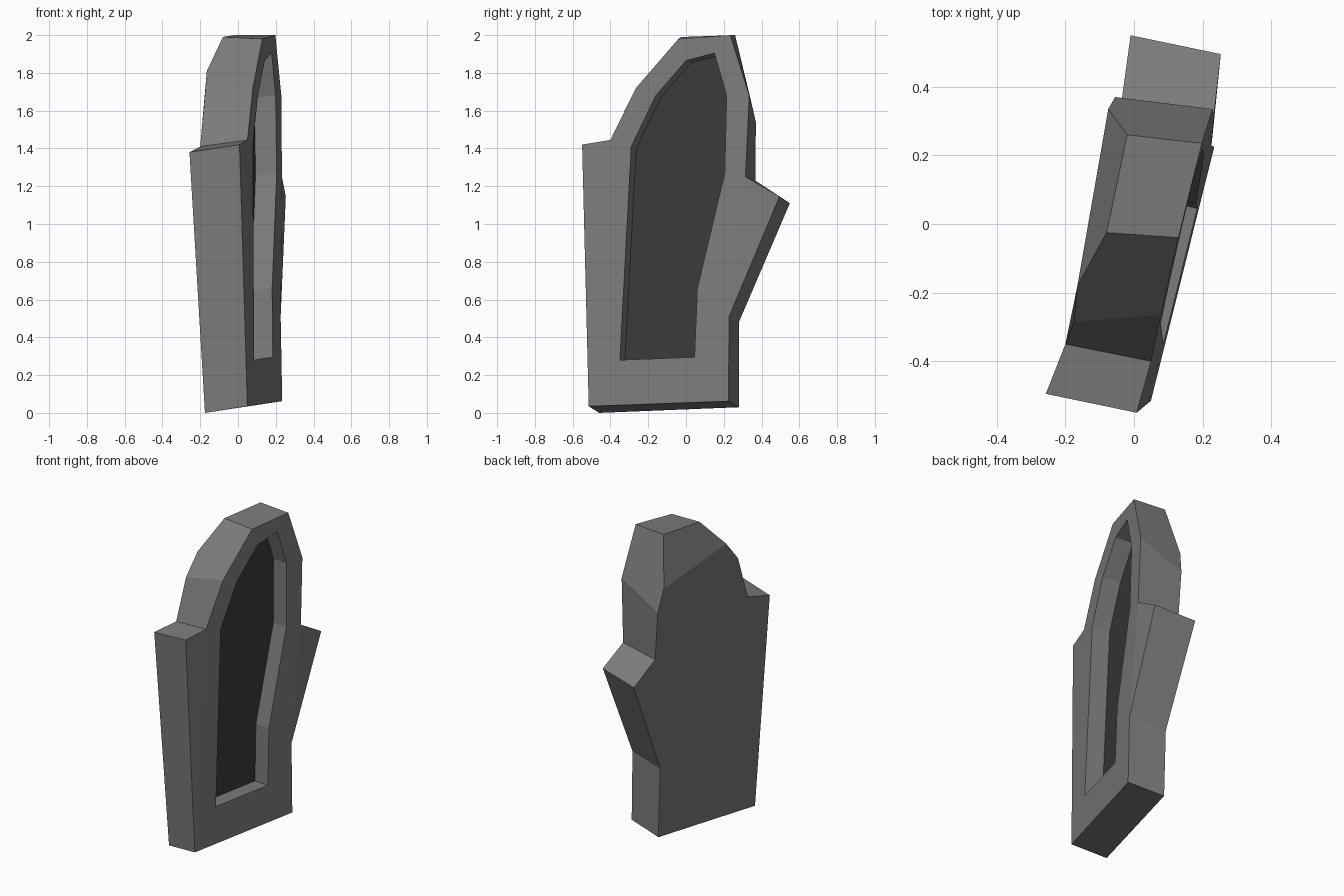
import bpy, bmesh

if "Cube" in bpy.data.objects:
    bpy.data.objects.remove(bpy.data.objects["Cube"])


def material(name, v):
    m = bpy.data.materials.new(name)
    m.diffuse_color = (v, v, v, 1)
    m.use_nodes = True
    m.node_tree.nodes["Principled BSDF"].inputs["Base Color"].default_value = m.diffuse_color
    return m


def front(y, z):
    """Point on the slightly turned front plane."""
    return (0.179 + 0.25 * y - 0.02 * z, y, z)


# front outline: two base corners, thumb, rounded hood, side spike
F = {
    "A": front(-0.515, 0.035), "B": front(0.225, 0.062), "C": front(0.228, 0.51),
    "D": (0.253, 0.495, 1.145), "E": front(0.315, 1.25), "F": front(0.335, 1.68),
    "G": front(0.235, 2.0), "I": front(-0.04, 1.98), "J": front(-0.265, 1.72),
    "K": front(-0.40, 1.445), "H": (0.008, -0.55, 1.42),
}
# back outline, with extra corners f and j where the hood slopes forward
Bk = {
    "A": (-0.175, -0.46, 0), "B": (0.003, 0.28, 0.03), "C": (-0.01, 0.28, 0.48),
    "D": (-0.01, 0.55, 1.11), "E": (-0.035, 0.367, 1.23), "F": (-0.055, 0.37, 1.54),
    "f": (-0.075, 0.335, 1.69), "G": (-0.02, 0.26, 2.0), "I": (-0.08, -0.025, 1.99),
    "j": (-0.165, -0.18, 1.81), "J": (-0.175, -0.285, 1.68), "K": (-0.2, -0.35, 1.41),
    "H": (-0.257, -0.495, 1.38),
}
# opening of the recess, one corner for each corner of the main outline
ring = "ABCEFGIJK"
hole = [(-0.35, 0.28), (0.045, 0.295), (0.06, 0.66), (0.205, 1.27), (0.215, 1.68),
        (0.15, 1.905), (0.0, 1.865), (-0.16, 1.68), (-0.29, 1.41)]
depth = (-0.112, 0.026, -0.012)

bm = bmesh.new()
fv = {k: bm.verts.new(p) for k, p in F.items()}
bv = {k: bm.verts.new(p) for k, p in Bk.items()}
rim = [bm.verts.new(front(*p)) for p in hole]
floor = [bm.verts.new([a + d for a, d in zip(front(*p), depth)]) for p in hole]

# front frame and recess walls
n = len(ring)
for i in range(n):
    j = (i + 1) % n
    bm.faces.new((fv[ring[i]], fv[ring[j]], rim[j], rim[i]))
    bm.faces.new((rim[i], rim[j], floor[j], floor[i]))
# dark recess floor
bm.faces.new(floor).material_index = 1
# thumb and spike fronts
bm.faces.new([fv[k] for k in "CDE"])
bm.faces.new([fv[k] for k in "AKH"])
# back and sloped upper back
bm.faces.new([bv[k] for k in "HKJjfFEDCBA"])
bm.faces.new([bv[k] for k in "fjIG"])
# outer sides; the corners f and j join their neighbouring sides
outline = "ABCDEFGIJKH"
extra = {"FG": "f", "IJ": "j"}
for i, a in enumerate(outline):
    b = outline[(i + 1) % len(outline)]
    mid = [bv[k] for k in extra.get(a + b, "")]
    bm.faces.new([fv[b], fv[a], bv[a]] + mid + [bv[b]])
bmesh.ops.recalc_face_normals(bm, faces=bm.faces)

me = bpy.data.meshes.new("hooded_slab")
bm.to_mesh(me)
bm.free()
me.materials.append(material("grey", 0.2))
me.materials.append(material("dark grey", 0.042))
ob = bpy.data.objects.new("hooded_slab", me)
bpy.context.collection.objects.link(ob)
